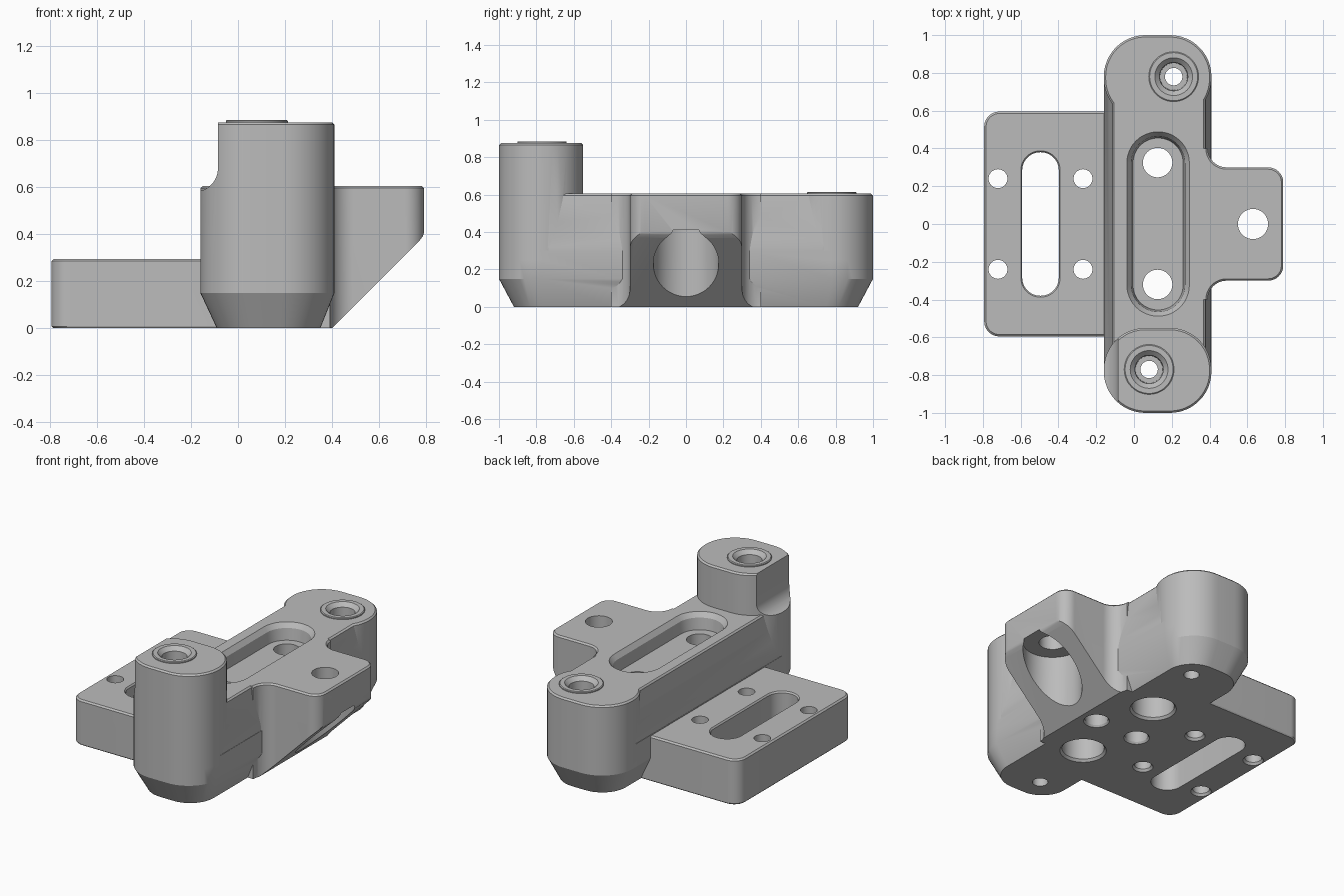
import bpy, bmesh, math

if "Cube" in bpy.data.objects:
    bpy.data.objects.remove(bpy.data.objects["Cube"])

gray = bpy.data.materials.new("light_gray")
gray.use_nodes = True
gray.diffuse_color = (0.5, 0.5, 0.5, 1)
gray.node_tree.nodes["Principled BSDF"].inputs["Base Color"].default_value = (0.5, 0.5, 0.5, 1)


def arc(cx, cy, r, a0, a1, n=12):
    """Points along an arc, angles in degrees."""
    angles = [math.radians(a0 + (a1 - a0) * i / n) for i in range(n + 1)]
    return [(cx + r * math.cos(a), cy + r * math.sin(a)) for a in angles]


def rounded(x0, x1, y0, y1, r):
    """Rounded rectangle outline, counter-clockwise."""
    return (arc(x1 - r, y1 - r, r, 0, 90) + arc(x0 + r, y1 - r, r, 90, 180)
            + arc(x0 + r, y0 + r, r, 180, 270) + arc(x1 - r, y0 + r, r, 270, 360))


def circle(x, y, r):
    return rounded(x - r, x + r, y - r, y + r, r)


def loft(name, levels, along_y=False):
    """Solid through matching outlines; levels are (height, outline)."""
    bm = bmesh.new()
    rings = []
    for h, pts in levels:
        rings.append([bm.verts.new((u, h, v) if along_y else (u, v, h)) for u, v in pts])
    n = len(rings[0])
    for low, high in zip(rings, rings[1:]):
        for i in range(n):
            j = (i + 1) % n
            bm.faces.new((low[i], low[j], high[j], high[i]))
    bm.faces.new(rings[0][::-1])
    bm.faces.new(rings[-1])
    bmesh.ops.remove_doubles(bm, verts=bm.verts, dist=0.0002)
    bmesh.ops.recalc_face_normals(bm, faces=bm.faces)
    mesh = bpy.data.meshes.new(name)
    bm.to_mesh(mesh)
    bm.free()
    mesh.materials.append(gray)
    obj = bpy.data.objects.new(name, mesh)
    bpy.context.collection.objects.link(obj)
    return obj


def combine(target, tool, operation):
    """Apply a boolean and discard the tool."""
    mod = target.modifiers.new(operation.lower(), "BOOLEAN")
    mod.operation, mod.solver, mod.object = operation, "EXACT", tool
    bpy.context.view_layer.objects.active = target
    bpy.ops.object.modifier_apply(modifier=mod.name)
    bpy.data.objects.remove(tool)


def drill(target, x, y, steps):
    """Turned hole; steps are (height, radius)."""
    combine(target, loft("drill", [(z, circle(x, y, r)) for z, r in steps]), "DIFFERENCE")


L, R, TOP, TALL, E = -0.16, 0.41, 0.605, 0.875, 0.01

# Lower hull with tapered foot
body = loft("bracket_body", [
    (0, rounded(L + 0.07, R - 0.06, -0.92, 0.92, 0.17)),
    (0.15, rounded(L, R, -1, 1, 0.22)),
    (0.3, rounded(L, R, -1, 1, 0.22))])

# Central spine with drafted side walls
spine = loft("spine", [
    (0.25, rounded(L + 0.002, R - 0.002, -0.75, 0.75, 0.02)),
    (0.32, rounded(L + 0.002, R - 0.002, -0.75, 0.75, 0.02)),
    (TOP - E, rounded(-0.115, 0.378, -0.75, 0.75, 0.02)),
    (TOP, rounded(-0.105, 0.368, -0.75, 0.75, 0.02))])
combine(body, spine, "UNION")

# Low rear boss and tall front boss
for y0, y1, top in ((0.55, 1, TOP), (-1, -0.55, TALL)):
    boss = loft("boss", [
        (0.25, rounded(L, R, y0, y1, 0.22)),
        (top - E, rounded(L, R, y0, y1, 0.22)),
        (top, rounded(L + E, R - E, y0 + E, y1 - E, 0.21))])
    combine(body, boss, "UNION")

# Side relief on the tall boss, curved at its foot
relief = [(-0.3, 1), (-0.3, 0.57), (-0.17, 0.572)] + arc(-0.185, 0.68, 0.1, -80, 0, 8) + [(-0.085, 1)]
combine(body, loft("relief", [(-1.1, relief), (-0.54, relief)], True), "DIFFERENCE")


# Side wing with filleted root and sloping underside
def wing_outline(e):
    half = (arc(0.71, 0.22, 0.08 - e, 0, 90) + arc(0.49, 0.4, 0.1 + e, 270, 180)
            + [(0.1, 0.4)])
    return half + [(x, -y) for x, y in reversed(half)]


wing = loft("wing", [(0, wing_outline(0)), (TOP - E, wing_outline(0)), (TOP, wing_outline(E))])
slope = [(0.3, -0.1), (0.77, 0.37), (0.785, 0.39), (0.8, 0.43), (1, 0.43), (1, -0.1)]
combine(wing, loft("slope", [(-0.6, slope), (0.6, slope)], True), "DIFFERENCE")
combine(body, wing, "UNION")

# Mounting plate
plate = loft("plate", [
    (0, rounded(-0.785, 0.2, -0.59, 0.59, 0.075)),
    (0.008, rounded(-0.793, 0.2, -0.595, 0.595, 0.08)),
    (0.285, rounded(-0.793, 0.2, -0.595, 0.595, 0.08)),
    (0.295, rounded(-0.783, 0.2, -0.585, 0.585, 0.07))])
combine(body, plate, "UNION")

# Slot through the plate, eased at the top edge
combine(body, loft("slot", [
    (-0.1, rounded(-0.592, -0.398, -0.38, 0.38, 0.097)),
    (0.285, rounded(-0.592, -0.398, -0.38, 0.38, 0.097)),
    (0.305, rounded(-0.607, -0.383, -0.395, 0.395, 0.112))]), "DIFFERENCE")

# Plate screw holes, eased below
for x in (-0.72, -0.27):
    for y in (-0.24, 0.24):
        drill(body, x, y, [(-0.02, 0.075), (0.015, 0.05), (0.4, 0.05)])

# Long pocket in the top of the spine
combine(body, loft("pocket", [
    (0.5, rounded(-0.005, 0.26, -0.455, 0.455, 0.132)),
    (0.575, rounded(-0.015, 0.27, -0.465, 0.465, 0.142)),
    (TOP + 0.005, rounded(-0.042, 0.297, -0.492, 0.492, 0.169))]), "DIFFERENCE")

# Pocket through holes with wide counterbores below
for y in (-0.32, 0.325):
    drill(body, 0.125, y, [(-0.02, 0.155), (0.015, 0.125), (0.25, 0.125)])
    drill(body, 0.125, y, [(0.1, 0.078), (0.7, 0.078)])

# Blind dowel holes below
for x in (-0.02, 0.29):
    drill(body, x, 0, [(-0.02, 0.09), (0.012, 0.068), (0.25, 0.068)])

# Wing hole with deep counterbore
drill(body, 0.63, 0, [(-0.1, 0.175), (0.41, 0.175)])
drill(body, 0.63, 0, [(0.3, 0.08), (0.8, 0.08)])

# Raised ring and stepped hole on each boss
for x, y, top in ((0.21, 0.78, TOP), (0.08, -0.77, TALL)):
    ring = loft("ring", [(top - 0.05, circle(x, y, 0.132)), (top + 0.006, circle(x, y, 0.132)),
                         (top + 0.01, circle(x, y, 0.127))])
    combine(body, ring, "UNION")
    drill(body, x, y, [(top - 0.15, 0.072), (top - 0.015, 0.075), (top + 0.02, 0.11)])
    drill(body, x, y, [(-0.1, 0.046), (top, 0.046)])

# Smooth curved walls, crisp edges
bpy.ops.object.select_all(action="DESELECT")
body.select_set(True)
bpy.context.view_layer.objects.active = body
bpy.ops.object.shade_smooth_by_angle(angle=math.radians(25))
